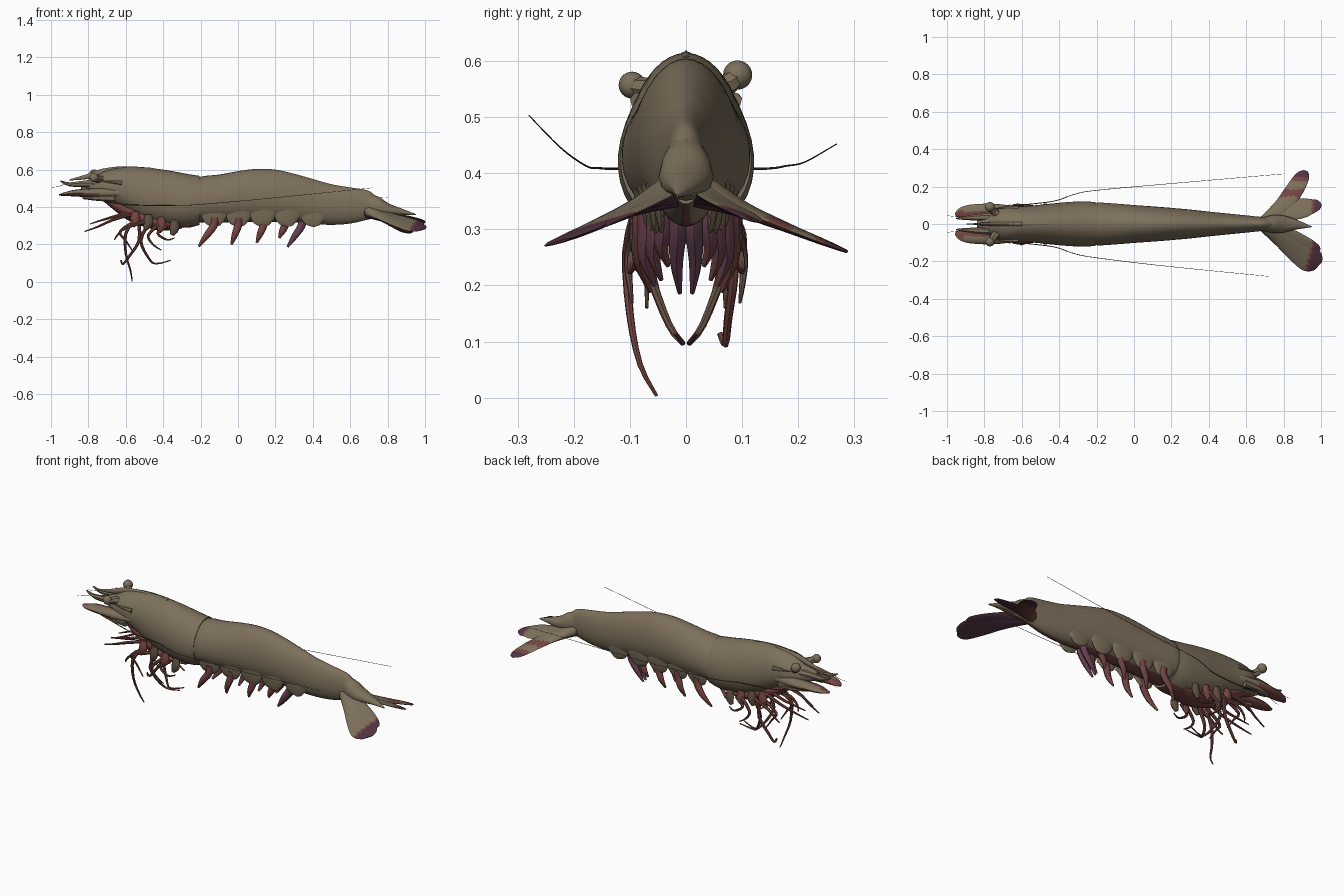
import bpy, bmesh, math
from mathutils import Vector

# Colours
def material(name, rgb):
    m = bpy.data.materials.new(name)
    m.diffuse_color = (*rgb, 1)
    return m

OLIVE, RED, PURPLE, BROWN, VIOLET = range(5)
MATS = [material("olive_shell", (0.205, 0.162, 0.105)),
        material("red_limb", (0.18, 0.06, 0.052)),
        material("purple_fin", (0.085, 0.033, 0.055)),
        material("brown_joint", (0.12, 0.078, 0.052)),
        material("violet_limb", (0.14, 0.055, 0.085))]


def catmull(pts, sub):
    """Smooth a list of (x, y, z, a, b) stations."""
    out = []
    for i in range(len(pts) - 1):
        p0, p1 = pts[max(i - 1, 0)], pts[i]
        p2, p3 = pts[i + 1], pts[min(i + 2, len(pts) - 1)]
        for k in range(sub):
            t = k / sub
            out.append([0.5 * (2 * b + (c - a) * t + (2 * a - 5 * b + 4 * c - d) * t * t
                               + (3 * b - a - 3 * c + d) * t ** 3)
                        for a, b, c, d in zip(p0, p1, p2, p3)])
    return out + [list(pts[-1])]


def sweep(name, pts, up=(0, 1, 0), sides=8, sub=3, colour=OLIVE, upright=False, egg=0.0):
    """Loft elliptical rings: a = half width across 'up', b = half thickness along 'up'."""
    pts = catmull(pts, sub)
    pos = [Vector(p[:3]) for p in pts]
    bm = bmesh.new()
    rings = []
    for i, p in enumerate(pts):
        d = (pos[min(i + 1, len(pos) - 1)] - pos[max(i - 1, 0)]).normalized()
        if upright:
            d = Vector((1, 0, 0))
        side = d.cross(Vector(up)).normalized()
        top = side.cross(d).normalized()
        ring = []
        for k in range(sides):
            t = 2 * math.pi * k / sides
            w = max(p[3], 0.0006) * math.cos(t) * (1 - egg * math.sin(t))
            ring.append(bm.verts.new(pos[i] + side * w + top * max(p[4], 0.0006) * math.sin(t)))
        rings.append(ring)
    for r, q in zip(rings, rings[1:]):
        for k in range(sides):
            j = (k + 1) % sides
            bm.faces.new((r[k], r[j], q[j], q[k]))
    bm.faces.new(rings[0])
    bm.faces.new(rings[-1])
    bmesh.ops.recalc_face_normals(bm, faces=bm.faces[:])
    bm.normal_update()
    for f in bm.faces:
        f.material_index = colour(f.calc_center_median(), f.normal) if callable(colour) else colour
    me = bpy.data.meshes.new(name)
    bm.to_mesh(me)
    bm.free()
    for m in MATS:
        me.materials.append(m)
    ob = bpy.data.objects.new(name, me)
    bpy.context.collection.objects.link(ob)
    return ob


def shell(name, rows, colour):
    """Body section from rows of (x, top z, bottom z, half width)."""
    pts = [(x, 0, (t + b) / 2, w, (t - b) / 2) for x, t, b, w in rows]
    return sweep(name, pts, (0, 0, 1), 36, 5, colour, True, 0.1)


def limb(name, path, r0, r1, colour=RED, sub=3):
    n = len(path) - 1
    return sweep(name, [(*p, r0 + (r1 - r0) * i / n, r0 + (r1 - r0) * i / n)
                        for i, p in enumerate(path)], sides=7, sub=sub, colour=colour)


def ball(name, c, r):
    bm = bmesh.new()
    bmesh.ops.create_uvsphere(bm, u_segments=18, v_segments=12, radius=r)
    bmesh.ops.translate(bm, verts=bm.verts[:], vec=c)
    me = bpy.data.meshes.new(name)
    bm.to_mesh(me)
    bm.free()
    me.materials.append(MATS[OLIVE])
    bpy.context.collection.objects.link(bpy.data.objects.new(name, me))


belly = lambda c, n: RED if n.z < -0.92 else OLIVE

# Carapace and abdomen
shell("carapace", [(-0.84, .53, .49, .02), (-0.78, .555, .46, .055), (-0.70, .597, .43, .09),
                   (-0.60, .613, .38, .094), (-0.50, .612, .328, .103), (-0.38, .597, .296, .115),
                   (-0.27, .577, .29, .121), (-0.205, .567, .305, .116)], belly)
shell("abdomen", [(-0.23, .555, .315, .11), (-0.18, .566, .318, .114), (-0.10, .574, .318, .109),
                  (0, .592, .318, .101), (0.10, .604, .32, .094), (0.20, .60, .32, .086),
                  (0.30, .578, .318, .077), (0.40, .55, .31, .066), (0.50, .522, .305, .056),
                  (0.60, .505, .312, .046), (0.69, .49, .332, .037), (0.735, .462, .34, .034),
                  (0.80, .42, .345, .022)], belly)

# Side plates hanging flush below the abdomen
for s, tag in ((-1, "left"), (1, "right")):
    for i, x in enumerate((-0.13, 0.0, 0.13, 0.26, 0.40)):
        w = (.109, .099, .09, .08, .065)[i]
        sweep(f"side_plate_{tag}_{i}", [(x - .01, s * w * .88, .42, .04, .004), (x, s * w * .79, .37, .066, .008),
                                        (x + .012, s * w * .71, .325, .055, .008),
                                        (x + .02, s * w * .66, .298, .016, .004)], sides=12)

# Rostrum with teeth
sweep("rostrum", [(-0.45, 0, .603, .008, .006), (-0.60, 0, .606, .012, .012), (-0.72, 0, .588, .012, .018),
                  (-0.80, 0, .564, .008, .014), (-0.90, 0, .545, .001, .003)], (0, 0, 1))
for i in range(5):
    x = -0.58 - i * .045
    z = .617 - max(0, -0.62 - x) * .2
    limb(f"rostrum_tooth_{i}", [(x, 0, z - .012), (x - .025, 0, z + .002)], .006, .001, OLIVE, 1)

# Mouth region under the carapace
sweep("mouth_parts", [(-0.72, 0, .45, .03, .015), (-0.66, 0, .42, .055, .03), (-0.56, 0, .365, .068, .045),
                      (-0.42, 0, .31, .078, .035), (-0.30, 0, .30, .06, .015)], (0, 0, 1), 16, colour=RED)


def fin_tip(c, n):
    if n.z < 0:
        return PURPLE
    t = c.x + .25 * (abs(c.y) - .17) if c.y < 0 else c.x - .015
    return PURPLE if t > .948 else RED if t > .935 else OLIVE


def banded(c, n):
    if n.z < 0:
        return RED if c.y < .2 else PURPLE
    return OLIVE if c.y < .145 else RED if c.y < .185 else OLIVE if c.y < .23 else RED if c.y < .25 else PURPLE


# Tail fan: every fin lies on a shallow roof falling away from the centre line
sweep("telson", [(0.68, 0, .43, .032, .05), (0.74, 0, .40, .048, .055), (0.80, 0, .385, .045, .035),
                 (0.87, -.004, .375, .026, .018), (0.95, -.015, .36, .002, .003)], (0, 0, 1), 12)


def fin(name, rows, s, colour):
    """Rows of (x, y, half width, half thickness)."""
    pts = [(x, s * y, .378 - .36 * y - .02 * (x - .7) / .3, w, t) for x, y, w, t in rows]
    sweep(name, pts, (.06, s * .35, .93), 14, 6, colour)


fin("outer_fin_left", [(.69, .01, .03, .035), (.79, .08, .048, .016), (.87, .14, .064, .009),
                       (.94, .19, .072, .007), (.97, .213, .056, .005), (.985, .225, .03, .002)], -1, fin_tip)
fin("inner_fin_left", [(.71, .01, .03, .03), (.82, .06, .042, .011), (.91, .11, .046, .007),
                       (.97, .14, .034, .004), (.985, .15, .014, .003)], -1, fin_tip)
fin("outer_fin_right", [(.69, .01, .03, .035), (.79, .09, .046, .016), (.85, .17, .048, .009),
                        (.89, .235, .042, .006), (.91, .268, .03, .004), (.917, .285, .012, .003)], 1, banded)
fin("inner_fin_right", [(.71, .01, .03, .03), (.81, .06, .052, .012), (.90, .085, .056, .008),
                        (.95, .095, .042, .006), (.985, .105, .028, .004), (.999, .11, .008, .003)], 1, fin_tip)

# Paired head parts and limbs
for s, tag in ((-1, "left"), (1, "right")):
    # eyes on stalks
    ez, ey, er = (.557, -.096, .024) if s < 0 else (.575, .092, .026)
    limb(f"eye_stalk_{tag}", [(-0.70, s * .03, .54), (-0.745, s * .062, .548), (-0.765, ey, ez)],
         .026, .017, OLIVE)
    ball(f"eye_{tag}", (-0.77, ey, ez), er)
    # antennules and blade-like antennal scales
    limb(f"antennule_{tag}", [(-0.74, s * .035, .52), (-0.82, s * .036, .525), (-0.90, s * .032, .522),
                              (-0.95, s * .03, .54)], .026, .004, OLIVE)
    limb(f"antennule_whip_{tag}", [(-0.92, s * .035, .525), (-0.96, s * .04, .51), (-0.999, s * .045, .505)],
         .0015, .0005, BROWN)
    sweep(f"antennal_scale_{tag}", [(-0.62, s * .07, .475, .022, .022), (-0.74, s * .072, .475, .036, .026),
                                    (-0.86, s * .066, .475, .039, .019), (-0.92, s * .06, .47, .030, .011),
                                    (-0.955, s * .05, .465, .008, .004)], (0, 0, 1), 12, 4,
          lambda c, n: OLIVE if abs(c.y) > .07 and n.z > -.2 or c.x > -.74 else RED)
    limb(f"antenna_base_{tag}", [(-0.66, s * .08, .45), (-0.76, s * .078, .452), (-0.83, s * .065, .455)],
         .024, .012, OLIVE)
    limb(f"cheek_spine_{tag}", [(-0.62, s * .086, .53), (-0.68, s * .09, .535), (-0.74, s * .085, .54)],
         .014, .001, OLIVE)
    # long antennae swept back beside the body
    tip = (0.72, -.28, .503) if s < 0 else (0.80, .268, .452)
    mid = (0.15, -.223, .445) if s < 0 else (0.15, .212, .42)
    limb(f"antenna_{tag}", [(-0.78, s * .085, .445), (-0.62, s * .100, .415), (-0.43, s * .122, .408),
                            (-0.33, s * .155, .409), (-0.22, s * .178, .413), mid, tip], .003, .001, BROWN, 4)
    # feelers, walking legs shared by both sides
    paths = {
        "long_feeler": [(-.54, .07, .37), (-.66, .085, .335), (-.75, .065, .295), (-.82, .05, .27)],
        "short_feeler": [(-.56, .05, .38), (-.66, .06, .35), (-.73, .05, .33), (-.79, .035, .31)],
        "walking_leg_1": [(-.50, .085, .32), (-.60, .1, .29), (-.645, .1, .25), (-.66, .085, .225)],
        "walking_leg_2": [(-.48, .06, .31), (-.52, .062, .22), (-.48, .03, .13), (-.44, .006, .097), (-.36, .02, .115)],
        "walking_leg_3": [(-.42, .09, .31), (-.48, .103, .25), (-.455, .1, .20), (-.41, .096, .17)],
        "walking_leg_4": [(-.54, .07, .33), (-.63, .075, .27), (-.60, .07, .22), (-.56, .07, .16)],
        "walking_leg_5": [(-.38, .08, .30), (-.43, .095, .26), (-.38, .1, .225), (-.34, .09, .235)]}
    for part, path in paths.items():
        limb(f"{part}_{tag}", [(x, s * y, z) for x, y, z in path], .0105, .003,
             lambda c, n: RED if n.x < .5 else BROWN)
    # leg bases
    for i, x in enumerate((-.55, -.48, -.41, -.34)):
        z = .345 - i * .015
        sweep(f"leg_base_{tag}_{i}", [(x, s * .08, z + .03, .018, .012), (x, s * .085, z - .015, .026, .016),
                                      (x - .015, s * .086, z - .05, .01, .009)], colour=BROWN if i % 2 else RED)
    # swimming legs, closer together toward the tail
    for i, x in enumerate((-.13, 0, .135, .25, .34)):
        y = (.08, .07, .055, .04, .014)[i]
        zt = (.19, .20, .21, .235, .187)[i]
        dx = (.08, .035, .035, .03, .075)[i]
        sweep(f"swimming_leg_{tag}_{i}", [(x + .005, s * y, .345, .022, .016), (x, s * y, .30, .021, .016),
                                          (x - dx * .5, s * (y + .003), (.3 + zt) / 2, .017, .012),
                                          (x - dx, s * y * .8, zt, .006, .004)],
              colour=VIOLET if i == 4 else lambda c, n: VIOLET if n.x > .7 else RED)

# Legs that differ per side
limb("long_leg_left", [(-.55, -.085, .34), (-.60, -.105, .26), (-.60, -.1, .15), (-.575, -.082, .06),
                       (-.566, -.052, .003)], .011, .003)
limb("hooked_leg_right", [(-.53, .085, .32), (-.53, .085, .22), (-.58, .075, .14), (-.615, .07, .095),
                          (-.625, .06, .115)], .0105, .005)

# Smooth shading
bpy.ops.object.select_all(action='SELECT')
bpy.context.view_layer.objects.active = bpy.data.objects["carapace"]
bpy.ops.object.shade_smooth_by_angle(angle=math.radians(50))
